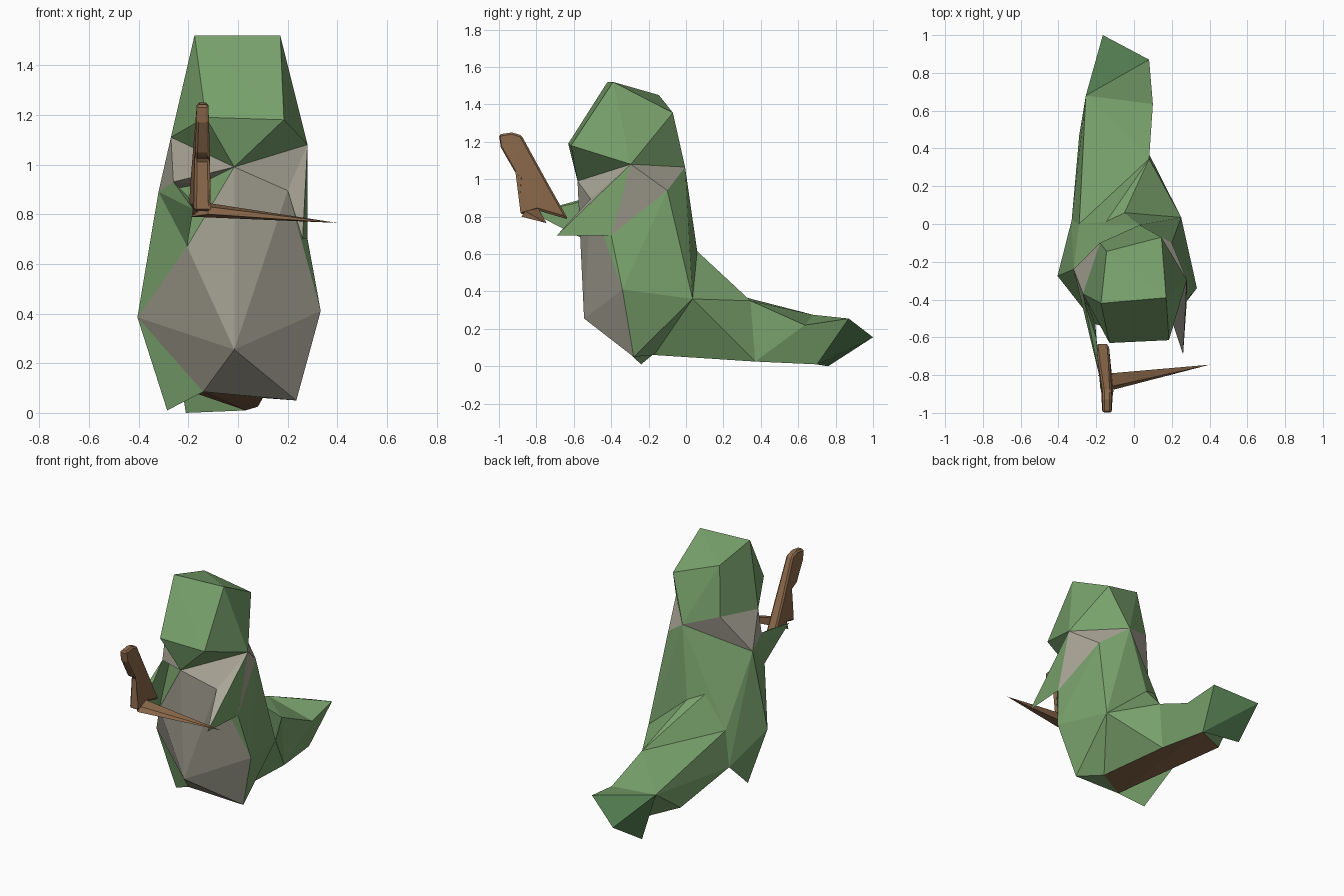
import bpy, bmesh

if "Cube" in bpy.data.objects:
    bpy.data.objects.remove(bpy.data.objects["Cube"])


def material(name, rgb):
    m = bpy.data.materials.new(name)
    m.diffuse_color = (*rgb, 1)
    m.use_nodes = True
    m.node_tree.nodes["Principled BSDF"].inputs["Base Color"].default_value = m.diffuse_color
    return m


GREEN = material("green_skin", (0.19, 0.36, 0.15))
DARK = material("dark_green_skin", (0.08, 0.19, 0.075))
TAN = material("tan_belly", (0.40, 0.385, 0.31))
BROWN = material("brown_wood", (0.26, 0.14, 0.07))


def finish(name, bm, mats, pick=None):
    """Turn a bmesh into a flat shaded object, choosing a material per face."""
    bmesh.ops.recalc_face_normals(bm, faces=bm.faces[:])
    for f in bm.faces:
        f.smooth = False
        if pick:
            f.material_index = pick(f.normal, f.calc_center_median())
    me = bpy.data.meshes.new(name)
    bm.to_mesh(me)
    bm.free()
    for m in mats:
        me.materials.append(m)
    ob = bpy.data.objects.new(name, me)
    bpy.context.collection.objects.link(ob)
    return ob


def facet(name, points, mats, pick=None):
    """Faceted solid spanning a few corner points."""
    bm = bmesh.new()
    for p in points:
        bm.verts.new(p)
    bmesh.ops.convex_hull(bm, input=bm.verts[:])
    loose = [v for v in bm.verts if not v.link_faces]
    bmesh.ops.delete(bm, geom=loose, context='VERTS')
    return finish(name, bm, mats, pick)


# shared joints: chin, jaw corners and nape
chin = (-0.015, -0.58, 0.99)
jaw_l, jaw_r = (-0.27, -0.37, 1.11), (0.28, -0.295, 1.08)
nape_l, nape_r = (-0.18, -0.10, 1.135), (0.03, -0.005, 1.065)
collar = [chin, jaw_l, jaw_r, nape_l, nape_r]

# shared joints: shoulders and elbows
chest_r, armpit_l = (0.20, -0.51, 0.895), (-0.26, -0.42, 0.93)
shoulder_l, shoulder_r = (-0.32, -0.24, 0.89), (0.20, -0.10, 0.94)
elbow_l, elbow_r = (-0.205, -0.53, 0.67), (0.28, -0.40, 0.70)

# shared joints: hips, underside and tail
spine = (-0.05, 0.06, 0.615)
waist_l, waist_r = (-0.405, -0.275, 0.385), (0.333, -0.34, 0.41)
hip_l, hip_r = (-0.29, 0.0, 0.45), (0.25, 0.035, 0.36)
low_l = (-0.33, 0.02, 0.225)
under_l, under_r = (-0.14, -0.32, 0.085), (0.10, -0.17, 0.06)
tail1_r, tail1_l = (0.08, 0.345, 0.35), (-0.29, 0.47, 0.12)
tail1_low = (0.08, 0.37, 0.025)
tail2_r, tail2_l = (0.10, 0.635, 0.22), (-0.255, 0.68, 0.275)
tail_low_l, tail_low_r = (-0.21, 0.76, 0.0), (0.03, 0.70, 0.01)

# head
facet("head", collar + [
    (-0.175, -0.42, 1.52), (0.17, -0.39, 1.52),
    (-0.13, -0.63, 1.19), (0.185, -0.615, 1.18),
    (-0.145, -0.145, 1.45), (0.145, -0.07, 1.355)], [GREEN])

# tan neck
facet("neck", collar + [chest_r, armpit_l, shoulder_l, shoulder_r], [TAN])

# torso with tan belly
facet("torso", [
    chin, nape_r, chest_r, shoulder_l, shoulder_r, elbow_l, elbow_r, spine,
    hip_l, hip_r, low_l, under_l, under_r, waist_l, waist_r,
    (-0.015, -0.545, 0.255), (0.235, -0.28, 0.05)],
    [GREEN, TAN], lambda n, c: 1 if n.y < -0.6 else 0)

# left foot
facet("left_foot", [(-0.285, -0.24, 0.01), waist_l, under_l, low_l], [GREEN])

# tail in three segments, brown under the base
facet("tail_base", [spine, shoulder_l, hip_l, hip_r, low_l, under_l, under_r,
                    tail1_r, tail1_low],
      [GREEN, BROWN], lambda n, c: 1 if n.z < -0.85 else 0)
facet("tail_middle", [hip_l, low_l, under_l, tail1_r, tail1_l, tail1_low,
                      tail2_r, tail2_l, tail_low_r],
      [GREEN, BROWN], lambda n, c: 1 if n.z < -0.85 else 0)
facet("tail_tip", [tail2_r, tail2_l, tail_low_l, tail_low_r,
                   (0.08, 0.87, 0.255), (-0.165, 1.0, 0.155)],
      [GREEN, DARK], lambda n, c: 1 if c.y > 0.8 else 0)

# arms
facet("right_arm", [jaw_r, chest_r, elbow_r, (0.26, -0.69, 0.70)],
      [GREEN, TAN], lambda n, c: 1 if n.x < 0.3 and n.z > 0 else 0)
facet("right_shoulder", [jaw_r, chest_r, elbow_r, shoulder_r], [TAN])
facet("left_arm", [shoulder_l, armpit_l, elbow_l,
                   (-0.20, -0.60, 0.87), (-0.18, -0.82, 0.82)], [GREEN])

# wooden stick: side profile (y, z) given a tapering thickness
profile = [(-0.885, 0.81), (-0.80, 0.835), (-0.63, 0.785), (-0.74, 0.98),
           (-0.88, 1.235), (-0.93, 1.25), (-1.0, 1.24), (-0.99, 1.17),
           (-0.915, 1.04), (-0.87, 1.02)]
bm = bmesh.new()
sides = []
for s in (-1, 1):
    ring = []
    for y, z in profile:
        middle = -0.143 - 0.1 * max(0, y + 0.88)
        half = 0.034 - 0.03 * max(0, z - 0.9)
        ring.append(bm.verts.new((middle + s * half, y, z)))
    sides.append(ring)
    bm.faces.new(ring)
for i in range(len(profile)):
    j = (i + 1) % len(profile)
    bm.faces.new((sides[0][i], sides[0][j], sides[1][j], sides[1][i]))
bmesh.ops.triangulate(bm, faces=[f for f in bm.faces if len(f.verts) > 4])
stick = finish("stick", bm, [BROWN])
bevel = stick.modifiers.new("worn_edges", 'BEVEL')
bevel.width = 0.01
bevel.segments = 1

# long thin spike across the front
facet("spike", [(-0.19, -0.80, 0.79), (-0.12, -0.88, 0.80),
                (-0.12, -0.79, 0.845), (-0.12, -0.86, 0.83),
                (0.40, -0.745, 0.765)], [BROWN])
